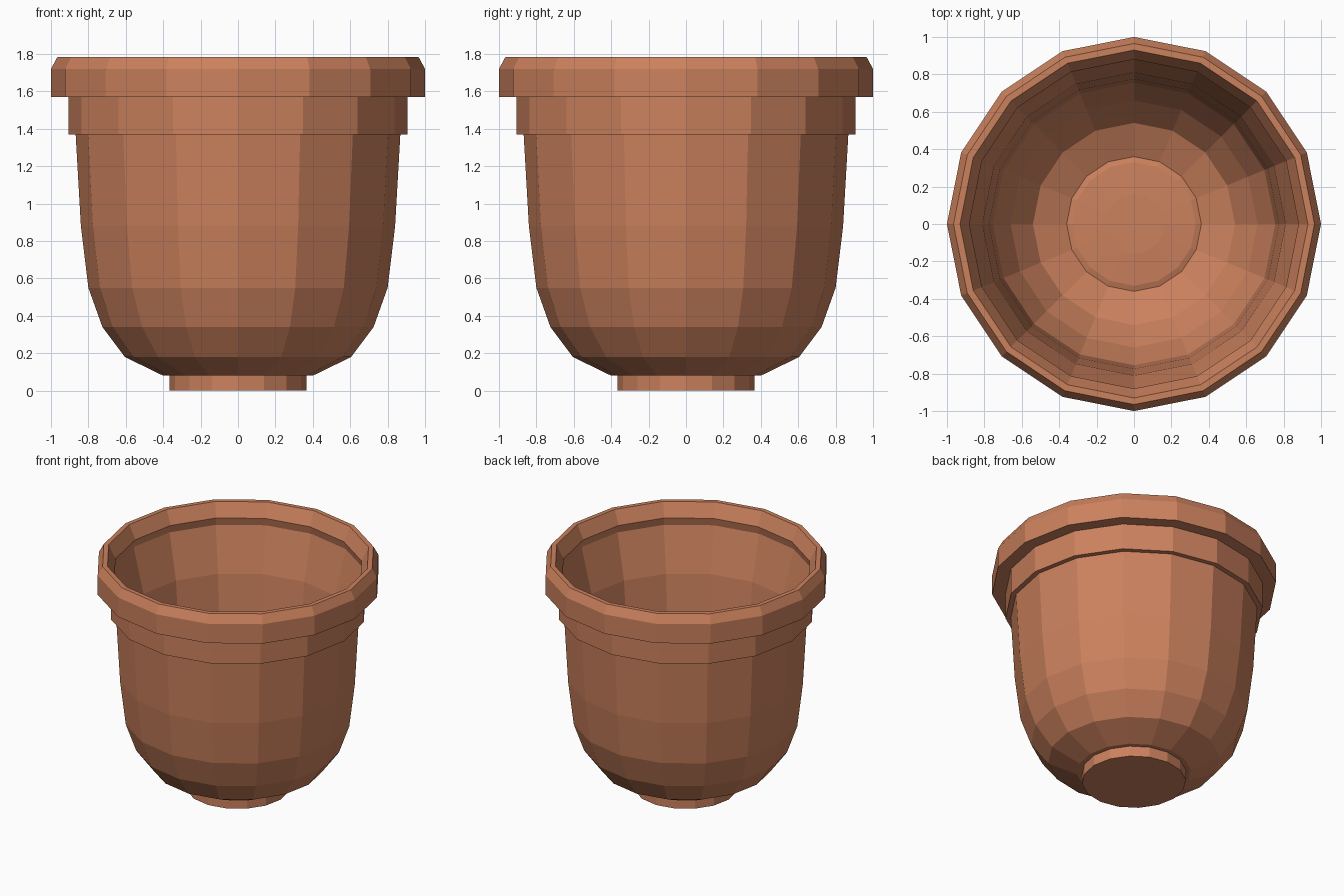
import bpy, bmesh
from math import cos, sin, tau

if "Cube" in bpy.data.objects:
    bpy.data.objects.remove(bpy.data.objects["Cube"])

SIDES = 16

# terracotta colour
clay = bpy.data.materials.new("terracotta")
clay.diffuse_color = (0.6, 0.22, 0.11, 1)
clay.use_nodes = True
clay.node_tree.nodes["Principled BSDF"].inputs["Base Color"].default_value = clay.diffuse_color


def lathe(name, profile):
    """Revolve an (r, z) profile into flat faces, capping both ends."""
    bm = bmesh.new()
    rings = [[bm.verts.new((r * cos(tau * i / SIDES), r * sin(tau * i / SIDES), z))
              for i in range(SIDES)] for r, z in profile]
    for a, b in zip(rings, rings[1:]):
        for i in range(SIDES):
            j = (i + 1) % SIDES
            bm.faces.new((a[i], a[j], b[j], b[i]))
    bm.faces.new(rings[0][::-1])
    bm.faces.new(rings[-1])
    bmesh.ops.recalc_face_normals(bm, faces=bm.faces)
    mesh = bpy.data.meshes.new(name)
    bm.to_mesh(mesh)
    bm.free()
    mesh.materials.append(clay)
    obj = bpy.data.objects.new(name, mesh)
    bpy.context.collection.objects.link(obj)
    return obj


# foot and rounded outer wall
outer = [(0.365, 0), (0.365, 0.08), (0.40, 0.08), (0.605, 0.18), (0.725, 0.34),
         (0.80, 0.55), (0.84, 0.88), (0.868, 1.37)]
# stepped collar and chamfered rim
rim = [(0.905, 1.37), (0.905, 1.57), (1.0, 1.57), (1.0, 1.72), (0.965, 1.785),
       (0.93, 1.785)]
# inner lip, hollow and slightly raised floor
inner = [(0.88, 1.68), (0.895, 1.62), (0.81, 1.28), (0.775, 0.88), (0.755, 0.55),
         (0.66, 0.36), (0.54, 0.21), (0.36, 0.13), (0.33, 0.14), (0.16, 0.15)]

lathe("flower_pot", outer + rim + inner)
